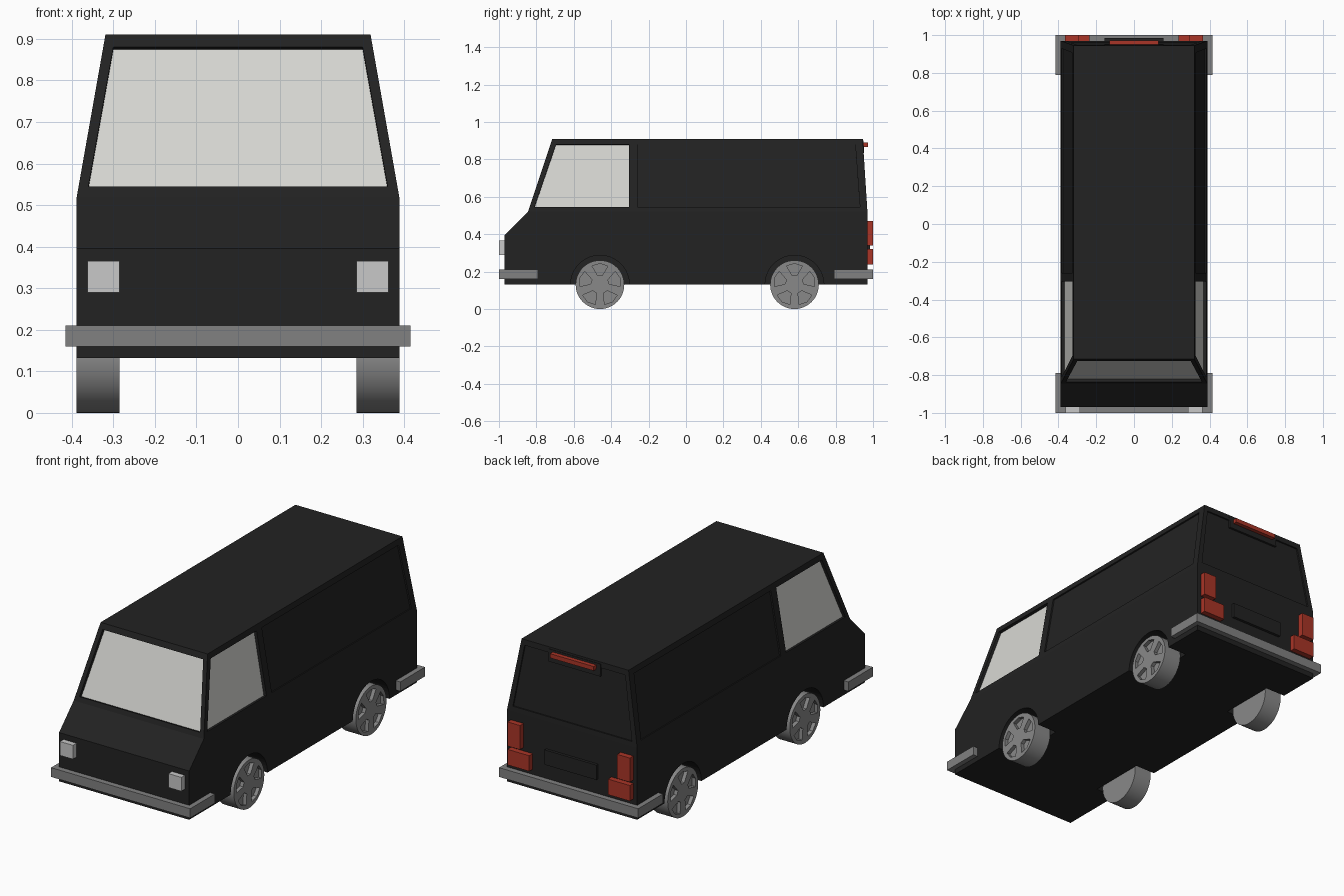
import bpy, bmesh, math
from mathutils import Vector

default = bpy.data.objects.get("Cube")
if default:
    bpy.data.objects.remove(default, do_unlink=True)


def material(name, rgb):
    m = bpy.data.materials.new(name)
    m.use_nodes = True
    m.diffuse_color = (*rgb, 1)
    bsdf = m.node_tree.nodes["Principled BSDF"]
    bsdf.inputs["Base Color"].default_value = (*rgb, 1)
    bsdf.inputs["Roughness"].default_value = 0.6
    return m


BLACK = material("black paint", (0.016, 0.016, 0.016))
GLASS = material("pale glass", (0.68, 0.68, 0.65))
LAMP = material("lamp white", (0.58, 0.58, 0.58))
GREY = material("bumper grey", (0.22, 0.22, 0.22))
WHEEL = material("wheel grey", (0.25, 0.25, 0.25))
RED = material("tail light red", (0.4, 0.035, 0.02))


def finish(name, bm, mat):
    bmesh.ops.recalc_face_normals(bm, faces=bm.faces)
    mesh = bpy.data.meshes.new(name)
    bm.to_mesh(mesh)
    bm.free()
    mesh.materials.append(mat)
    ob = bpy.data.objects.new(name, mesh)
    bpy.context.collection.objects.link(ob)
    return ob


def loft(bm, ring_a, ring_b):
    a = [bm.verts.new(p) for p in ring_a]
    b = [bm.verts.new(p) for p in ring_b]
    bm.faces.new(a)
    bm.faces.new(b[::-1])
    for i in range(len(a)):
        j = (i + 1) % len(a)
        bm.faces.new((a[i], b[i], b[j], a[j]))


def box(name, x, y, z, mat):
    bm = bmesh.new()
    loft(bm, [(x[0], y[0], h) for h in z] + [(x[0], y[1], h) for h in z[::-1]],
         [(x[1], y[0], h) for h in z] + [(x[1], y[1], h) for h in z[::-1]])
    return finish(name, bm, mat)


def slab(name, points, low, high, mat):
    """Prism on a planar outline, between two offsets along its outward normal."""
    pts = [Vector(p) for p in points]
    n = (pts[1] - pts[0]).cross(pts[2] - pts[0]).normalized()
    if n.dot(pts[0] - Vector((0, 0, 0.5))) < 0:
        n = -n
    bm = bmesh.new()
    loft(bm, [p + n * low for p in pts], [p + n * high for p in pts])
    return finish(name, bm, mat)


def disc(name, centre, radius, x0, x1, mat, sides=48):
    ring = [(centre[0] + radius * math.cos(math.tau * i / sides),
             centre[1] + radius * math.sin(math.tau * i / sides)) for i in range(sides)]
    bm = bmesh.new()
    loft(bm, [(x0, *p) for p in ring], [(x1, *p) for p in ring])
    return finish(name, bm, mat)


def cut(target, cutter):
    cutter.hide_render = True
    mod = target.modifiers.new("cut", "BOOLEAN")
    mod.operation = "DIFFERENCE"
    mod.solver = "EXACT"
    mod.object = cutter
    bpy.ops.object.select_all(action="DESELECT")
    bpy.context.view_layer.objects.active = target
    target.select_set(True)
    bpy.ops.object.modifier_apply(modifier=mod.name)
    bpy.data.objects.remove(cutter, do_unlink=True)


# Body shell: side profile (y, z), narrowing above the waist
WIDE, TOP, WAIST, ROOF, FLOOR = 0.388, 0.319, 0.52, 0.91, 0.132


def side_x(z):
    return WIDE - max(0, z - WAIST) * (WIDE - TOP) / (ROOF - WAIST)


def front_y(z):
    return -0.845 + (z - WAIST) / 3


def rear_y(z):
    return 0.97 - (z - WAIST) * 0.025 / (ROOF - WAIST)


profile = [(-0.97, FLOOR), (-0.97, 0.395), (front_y(WAIST), WAIST), (front_y(ROOF), ROOF),
           (rear_y(ROOF), ROOF), (rear_y(WAIST), WAIST), (0.97, FLOOR)]
bm = bmesh.new()
rows = [[bm.verts.new((s * side_x(z), y, z)) for y, z in profile] for s in (-1, 1)]
for a, b in rows, :
    for i in range(len(a)):
        j = (i + 1) % len(a)
        bm.faces.new((a[i], b[i], b[j], a[j]))
for r in rows:
    bm.faces.new(r[2:6])
    bm.faces.new(r[:3] + r[5:])
body = finish("body", bm, BLACK)

# Windows and recessed panels
SILL, HEAD = 0.545, 0.88


def window(name, outline, depth, mat=None):
    cut(body, slab(name + "_cutter", outline, -depth, 0.03, BLACK))
    if mat:
        slab(name, outline, -depth - 0.001, -depth + 0.004, mat)


window("windshield", [(-0.36, front_y(SILL), SILL), (0.36, front_y(SILL), SILL),
                      (0.30, front_y(HEAD), HEAD), (-0.30, front_y(HEAD), HEAD)], 0.022, GLASS)
window("rear_panel", [(-0.355, rear_y(SILL), SILL), (0.355, rear_y(SILL), SILL),
                      (0.30, rear_y(HEAD), HEAD), (-0.30, rear_y(HEAD), HEAD)], 0.008)
for s, side in (-1, "right"), (1, "left"):
    lo, hi = s * side_x(SILL), s * side_x(HEAD)
    window(side + "_door_window", [(lo, -0.81, SILL), (hi, -0.695, HEAD),
                                   (hi, -0.305, HEAD), (lo, -0.305, SILL)], 0.02, GLASS)
    window(side + "_cargo_panel", [(lo, -0.26, SILL), (hi, -0.26, HEAD),
                                   (hi, 0.905, HEAD), (lo, 0.93, SILL)], 0.008)

# Wheels in open arches
AXLE_Z, RADIUS = 0.13, 0.13


def wheel(name, y, s):
    cut(body, disc("arch_cutter", (y, AXLE_Z), 0.157, s * 0.27, s * 0.45, BLACK))
    ob = disc(name, (y, AXLE_Z), RADIUS, s * 0.285, s * WIDE, WHEEL)
    bm = bmesh.new()
    for k in range(5):
        mid = math.pi / 2 + k * math.tau / 5
        corners = [(0.05, -0.24), (0.108, -0.4), (0.113, 0), (0.108, 0.4), (0.05, 0.24)]
        ring = [(y + r * math.cos(mid + a), AXLE_Z + r * math.sin(mid + a)) for r, a in corners]
        loft(bm, [(s * (WIDE - 0.02), *p) for p in ring], [(s * 0.42, *p) for p in ring])
    cut(ob, finish("spoke_cutter", bm, WHEEL))
    bpy.ops.object.shade_smooth_by_angle(angle=math.radians(30))


for s, side in (-1, "right"), (1, "left"):
    wheel("front_wheel_" + side, -0.46, s)
    wheel("rear_wheel_" + side, 0.58, s)


# Wrap-around bumpers
def bumper(name, e):
    outline = [(-0.415, 0.79), (-0.415, 1), (0.415, 1), (0.415, 0.79),
               (0.386, 0.79), (0.386, 0.968), (-0.386, 0.968), (-0.386, 0.79)]
    bm = bmesh.new()
    loft(bm, [(x, e * y, 0.16) for x, y in outline], [(x, e * y, 0.21) for x, y in outline])
    finish(name, bm, GREY)


bumper("front_bumper", -1)
bumper("rear_bumper", 1)

# Lamps
for s, side in (-1, "right"), (1, "left"):
    box("headlight_" + side, (s * 0.285, s * 0.362), (-1, -0.968), (0.29, 0.365), LAMP)
    box("upper_tail_light_" + side, (s * 0.29, s * 0.365), (0.968, 1), (0.34, 0.47), RED)
    box("lower_tail_light_" + side, (s * 0.235, s * 0.365), (0.968, 1), (0.238, 0.322), RED)

# Rear plate holder and high brake light on its housing
box("plate_holder", (-0.155, 0.155), (0.965, 0.985), (0.29, 0.37), BLACK)
slab("brake_light_housing", [(-0.155, rear_y(0.835), 0.835), (0.155, rear_y(0.835), 0.835),
                             (0.155, rear_y(0.9), 0.9), (-0.155, rear_y(0.9), 0.9)],
     -0.012, 0.003, BLACK)
box("high_brake_light", (-0.13, 0.13), (0.94, 0.972), (0.867, 0.89), RED)
